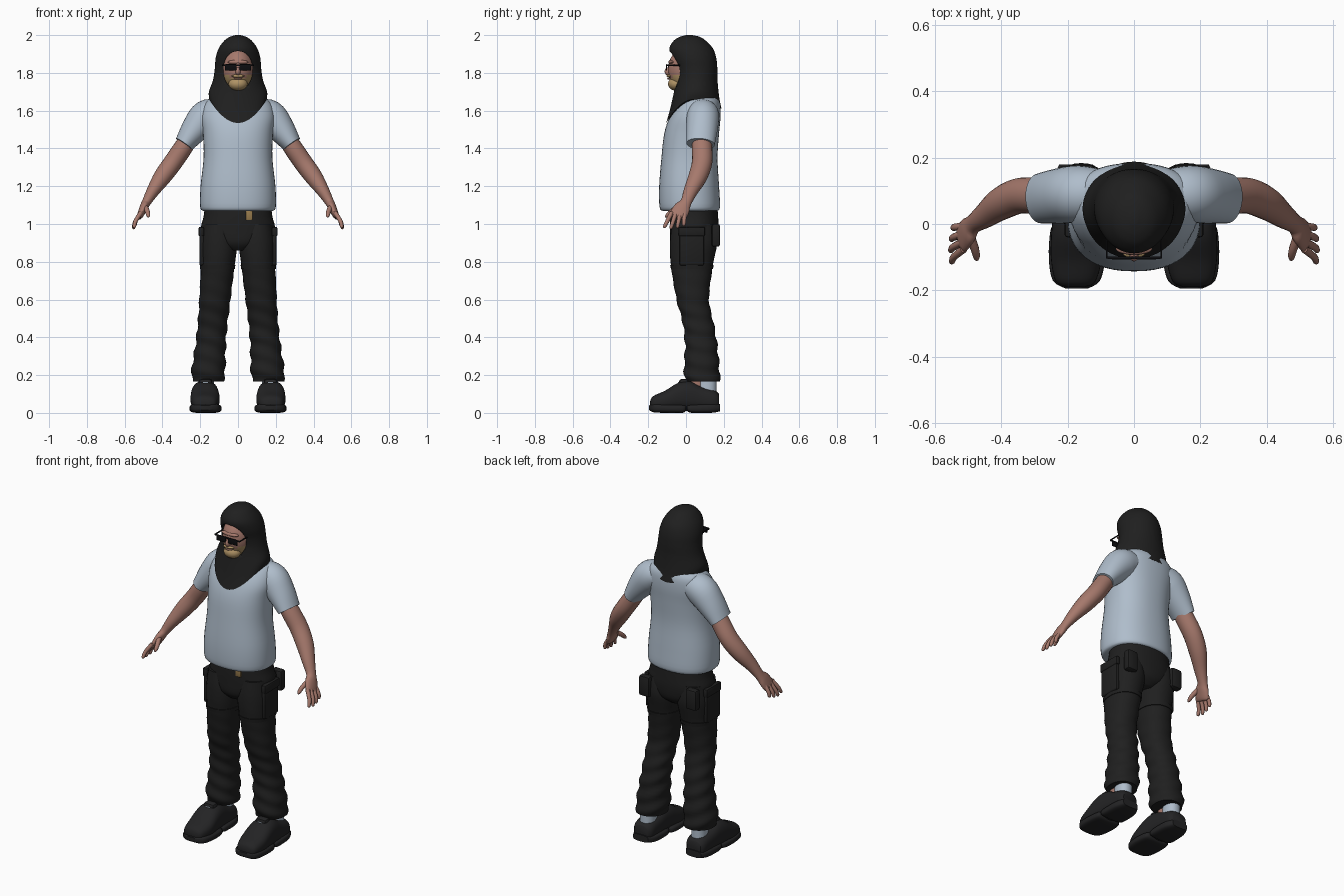
import bpy, bmesh, math
from mathutils import Vector

default_cube = bpy.data.objects.get("Cube")
if default_cube:
    bpy.data.objects.remove(default_cube, do_unlink=True)

X, Y, Z = Vector((1, 0, 0)), Vector((0, 1, 0)), Vector((0, 0, 1))


def material(name, *rgb):
    mat = bpy.data.materials.new(name)
    mat.use_nodes = True
    colour = (*rgb, 1)
    mat.diffuse_color = colour
    shader = mat.node_tree.nodes["Principled BSDF"]
    shader.inputs["Base Color"].default_value = colour
    shader.inputs["Roughness"].default_value = 0.8
    return mat


BLACK = material("black cloth", .014, .014, .014)
SHOE = material("shoe black", .017, .017, .018)
LENS = material("lens black", .004, .004, .005)
SHIRT = material("pale blue grey", .43, .51, .6)
SKIN = material("skin", .38, .19, .15)
BEARD = material("blond beard", .43, .29, .13)
BRASS = material("brass", .3, .19, .07)


def finish(name, bm, mat):
    """Turn a bmesh into a smooth shaded object."""
    bmesh.ops.recalc_face_normals(bm, faces=bm.faces)
    mesh = bpy.data.meshes.new(name)
    bm.to_mesh(mesh)
    bm.free()
    mesh.materials.append(mat)
    obj = bpy.data.objects.new(name, mesh)
    bpy.context.collection.objects.link(obj)
    bpy.ops.object.select_all(action='DESELECT')
    obj.select_set(True)
    bpy.context.view_layer.objects.active = obj
    bpy.ops.object.shade_smooth_by_angle(angle=math.radians(45))
    return obj


def smooth_rows(rows, steps):
    """Catmull-Rom interpolation of section rows."""
    rows = [Vector(r) for r in rows]
    out = []
    for i in range(len(rows) - 1):
        a, b, c = rows[max(i - 1, 0)], rows[i], rows[i + 1]
        d = rows[min(i + 2, len(rows) - 1)]
        for k in range(steps):
            t = k / steps
            m, n = (c - a) / 2, (d - b) / 2
            out.append(b + m * t + (3 * (c - b) - 2 * m - n) * t ** 2
                       + (2 * (b - c) + m + n) * t ** 3)
    return out + [rows[-1]]


def skin_rings(name, rings, mat, segs, power, shape=None):
    """Bridge superellipse rings given as (centre, u axis, v axis)."""
    bm = bmesh.new()
    loops = []
    for centre, u, v in rings:
        loop = []
        for k in range(segs):
            c, s = math.cos(math.tau * k / segs), math.sin(math.tau * k / segs)
            p = centre + u * math.copysign(abs(c) ** (2 / power), c) \
                + v * math.copysign(abs(s) ** (2 / power), s)
            loop.append(bm.verts.new(shape(p, c, s) if shape else p))
        loops.append(loop)
    for low, high in zip(loops, loops[1:]):
        for k in range(segs):
            j = (k + 1) % segs
            bm.faces.new((low[k], low[j], high[j], high[k]))
    bm.faces.new(loops[0])
    bm.faces.new(loops[-1])
    return finish(name, bm, mat)


def stack(name, rows, mat, side=1, along=Z, other=Y, steps=4, segs=32, power=2.2, shape=None):
    """Loft of rows (position, x min, x max, other min, other max)."""
    rings = [(along * p + X * side * (a + b) / 2 + other * (c + d) / 2,
              X * (b - a) / 2, other * (d - c) / 2)
             for p, a, b, c, d in smooth_rows(rows, steps)]
    return skin_rings(name, rings, mat, segs, power, shape)


def even(rows):
    """Expand (z, half width, y min, y max) to a symmetric row."""
    return [(z, -w, w, a, b) for z, w, a, b in rows]


def tube(name, rows, mat, side=1, steps=4, segs=20):
    """Limb through rows (x, y, z, thickness, depth)."""
    pts = smooth_rows(rows, steps)
    mid = [Vector((side * p[0], p[1], p[2])) for p in pts]
    rings = []
    for i, p in enumerate(pts):
        t = (mid[min(i + 1, len(mid) - 1)] - mid[max(i - 1, 0)]).normalized()
        v = (Y - t * t.dot(Y)).normalized()
        rings.append((mid[i], v.cross(t) * p[3], v * p[4]))
    return skin_rings(name, rings, mat, segs, 2)


def ball(name, centre, radii, mat):
    bm = bmesh.new()
    bmesh.ops.create_uvsphere(bm, u_segments=32, v_segments=24, radius=1)
    bmesh.ops.scale(bm, vec=radii, verts=bm.verts)
    bmesh.ops.translate(bm, vec=centre, verts=bm.verts)
    return finish(name, bm, mat)


def box(name, centre, size, mat, bevel=.004):
    bm = bmesh.new()
    bmesh.ops.create_cube(bm, size=1)
    bmesh.ops.scale(bm, vec=size, verts=bm.verts)
    bmesh.ops.bevel(bm, geom=bm.edges[:], offset=bevel, segments=2, affect='EDGES', profile=.5)
    bmesh.ops.translate(bm, vec=centre, verts=bm.verts)
    return finish(name, bm, mat)


# Shirt body and trouser seat
stack("shirt_body", even([
    (1.07, .185, -.125, .165), (1.09, .2, -.14, .18), (1.2, .198, -.142, .175),
    (1.35, .182, -.13, .167), (1.48, .185, -.115, .175), (1.57, .195, -.085, .183),
    (1.64, .175, -.04, .18), (1.68, .12, 0, .16)]), SHIRT, segs=48, power=2.3)
stack("trouser_seat", even([
    (.86, .06, -.05, .12), (.9, .15, -.08, .16), (.97, .195, -.085, .172),
    (1.04, .182, -.085, .17), (1.1, .175, -.08, .165)]), BLACK, segs=40)
box("belt_buckle", (.06, -.083, 1.045), (.036, .009, .05), BRASS, .003)


# Hood with draped hem
def drape(p, c, s):
    w = min(max((1.76 - p.z) / .1, 0), 1)
    p.z -= w * s * s * (.125 if s < 0 else .05)
    return p


hood = stack("hood", even([
    (1.66, .152, -.105, .188), (1.7, .154, -.08, .176), (1.76, .133, -.055, .167),
    (1.82, .123, -.058, .166), (1.88, .118, -.078, .16), (1.93, .102, -.088, .142),
    (1.97, .073, -.065, .105), (1.99, .045, -.035, .075), (2, .012, 0, .035)]),
    BLACK, steps=6, segs=64, power=2, shape=drape)

# Face opening cut into the hood
cutter = stack("face_cutter", [(-.3, -.077, .077, 1.715, 1.915), (.03, -.077, .077, 1.715, 1.915)],
               BLACK, along=Y, other=Z, steps=1, segs=48, power=2.2)
cutter.hide_render = True
bpy.context.view_layer.objects.active = hood
cut = hood.modifiers.new("opening", 'BOOLEAN')
cut.operation, cut.solver, cut.object = 'DIFFERENCE', 'EXACT', cutter
bpy.ops.object.modifier_apply(modifier=cut.name)
bpy.data.objects.remove(cutter, do_unlink=True)

# Head, with the beard as the lower faces
head = ball("head", (0, .02, 1.82), (.086, .115, .122), SKIN)
head.data.materials.append(BEARD)
for face in head.data.polygons:
    x, y, z = face.center
    face.material_index = int(z < 1.765 + .35 * abs(x))
ball("chin_beard", (0, -.053, 1.742), (.05, .042, .036), BEARD)
ball("moustache", (0, -.087, 1.783), (.034, .016, .009), BEARD)
ball("mouth", (0, -.088, 1.769), (.022, .012, .005), SKIN)
ball("nose", (0, -.093, 1.808), (.014, .02, .022), SKIN)
ball("brow", (0, -.075, 1.857), (.055, .018, .012), SKIN)

# Sunglasses
box("glasses_bar", (0, -.102, 1.841), (.16, .008, .008), LENS, .002)
for side, label in ((1, "left"), (-1, "right")):
    box(label + "_lens", (side * .038, -.103, 1.829), (.062, .007, .034), LENS, .003)
    box(label + "_temple", (side * .082, -.052, 1.841), (.005, .105, .007), LENS, .001)

# Limbs, clothes and shoes on both sides
for side, label in ((1, "left"), (-1, "right")):
    tube(label + "_sleeve", [
        (.1, .09, 1.59, .07, .075), (.165, .09, 1.57, .088, .086), (.225, .085, 1.505, .075, .083),
        (.285, .077, 1.423, .052, .075)], SHIRT, side, segs=32)
    tube(label + "_arm", [
        (.24, .085, 1.48, .045, .05), (.29, .085, 1.405, .05, .054), (.345, .085, 1.325, .05, .054),
        (.4, .062, 1.25, .047, .05), (.45, .025, 1.175, .034, .038), (.485, 0, 1.115, .024, .03),
        (.5, -.02, 1.085, .022, .043), (.518, -.042, 1.045, .016, .046),
        (.524, -.047, 1.033, .008, .035)], SKIN, side)
    for i, name in enumerate(("index", "middle", "ring", "little")):
        reach = .012 * math.sin(i + .5)
        tip = Vector((.548 + reach / 2, -.117 + .035 * i, .985 - reach))
        base = Vector((.514, -.076 + .023 * i, 1.06))
        mid = base.lerp(tip, .55) + X * .008
        tube(f"{label}_{name}_finger", [
            (*base, .012, .012), (*mid, .011, .011), (*tip.lerp(mid, .2), .009, .009),
            (*tip, .003, .003)], SKIN, side, steps=3, segs=10)
    tube(label + "_thumb", [
        (.497, -.03, 1.1, .014, .014), (.48, -.075, 1.068, .013, .013),
        (.475, -.1, 1.045, .01, .01), (.474, -.11, 1.036, .003, .003)], SKIN, side, segs=10)

    # Trouser leg with soft folds towards the hem
    def folds(p, c, s):
        amount = .005 * min(max((.85 - p.z) / .5, 0), 1)
        wave = amount * math.sin(p.z * 70 + 2 * c + s)
        return p + X * c * wave + Y * s * wave

    stack(label + "_trouser_leg", [
        (1, .03, .185, -.075, .155), (.9, .005, .199, -.085, .165), (.78, .018, .197, -.08, .142),
        (.6, .04, .205, -.05, .122), (.48, .055, .212, -.018, .145), (.36, .065, .225, -.005, .165),
        (.22, .068, .246, -.01, .178), (.165, .078, .24, 0, .178)], BLACK, side, steps=8, shape=folds)
    stack(label + "_thigh_seam", [(.762, .016, .2, -.08, .143), (.784, .014, .202, -.084, .147)],
          BLACK, side, steps=1)
    box(label + "_cargo_pocket", (side * .192, .03, .88), (.026, .13, .2), BLACK, .01)
    box(label + "_pocket_flap", (side * .195, .03, .96), (.028, .14, .05), BLACK, .008)
    box(label + "_back_pocket", (side * .155, .158, .94), (.07, .045, .12), BLACK, .012)

    # Sock and ankle
    stack(label + "_sock", [(.06, .125, .215, .06, .162), (.22, .13, .21, .06, .162)], SHIRT, side)
    stack(label + "_ankle", [(.1, .135, .205, .01, .1), (.24, .135, .205, .025, .1)], SKIN, side)

    # Shoe upper, tongue and two part sole
    stack(label + "_shoe_upper", [
        (-.19, .15, .2, .03, .06), (-.175, .118, .235, .015, .088), (-.11, .098, .25, .01, .118),
        (-.04, .1, .25, .01, .16), (.02, .105, .245, .01, .168), (.08, .108, .24, .01, .142),
        (.15, .112, .235, .01, .12), (.175, .13, .22, .02, .1)],
        SHOE, side, along=Y, other=Z, power=2.5)
    box(label + "_tongue", (side * .172, -.012, .155), (.07, .05, .05), SHOE, .015)
    box(label + "_lace_patch", (side * .172, -.039, .156), (.028, .006, .014), SHIRT, .002)
    stack(label + "_front_sole", [
        (-.195, .14, .205, .015, .04), (-.17, .102, .245, .003, .05), (-.1, .087, .257, 0, .048),
        (-.02, .092, .252, 0, .045), (0, .11, .24, .012, .04)],
        SHOE, side, along=Y, other=Z, power=3.5)
    stack(label + "_heel_sole", [
        (.005, .11, .24, .012, .04), (.03, .098, .248, 0, .046), (.13, .1, .245, 0, .05),
        (.18, .125, .225, .008, .048)], SHOE, side, along=Y, other=Z, power=3.5)
